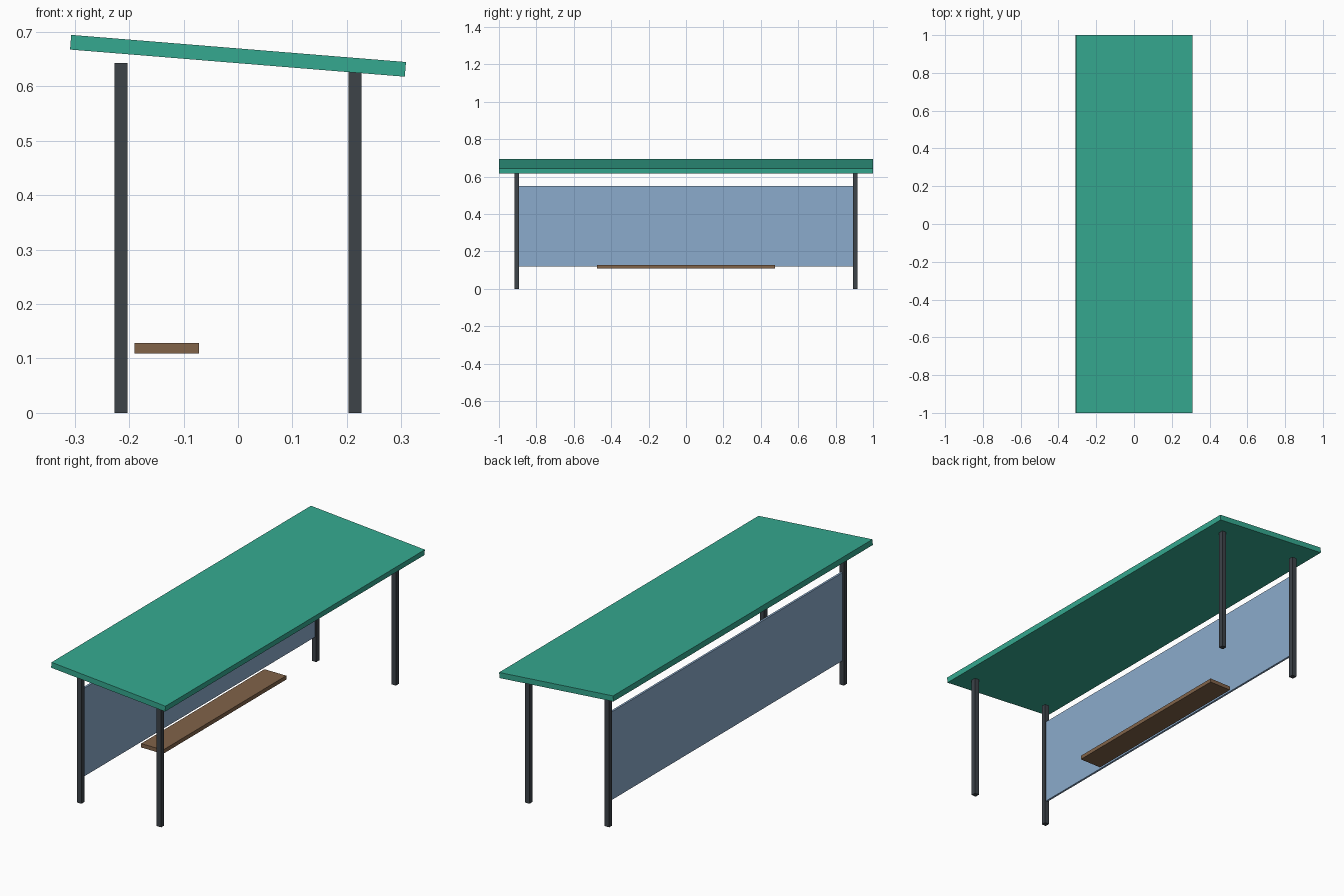
import bpy
from math import atan2

if "Cube" in bpy.data.objects:
    bpy.data.objects.remove(bpy.data.objects["Cube"], do_unlink=True)


def linear(c):
    c /= 255
    return c / 12.92 if c <= 0.04045 else ((c + 0.055) / 1.055) ** 2.4


def material(name, *rgb):
    mat = bpy.data.materials.new(name)
    mat.use_nodes = True
    color = [linear(c) for c in rgb] + [1]
    mat.diffuse_color = color
    mat.node_tree.nodes["Principled BSDF"].inputs["Base Color"].default_value = color
    return mat


def box(name, center, size, mat, tilt=0):
    bpy.ops.mesh.primitive_cube_add(size=1, location=center)
    obj = bpy.context.object
    obj.name = name
    obj.scale = size
    bpy.ops.object.transform_apply(location=False, rotation=False, scale=True)
    obj.rotation_euler.y = tilt
    obj.data.materials.append(mat)
    return obj


green = material("roof green", 53, 169, 144)
charcoal = material("charcoal metal", 61, 67, 73)
blue = material("pale blue glass", 139, 171, 204)
brown = material("seat wood", 129, 99, 73)

# Sloping roof slab
box("roof", (0, 0, 0.656), (0.617, 2, 0.027), green, atan2(0.05, 0.617))

# Four corner posts
for side, x in (("right", -0.215), ("left", 0.215)):
    for end, y in (("front", -0.905), ("back", 0.905)):
        box(f"{end}_{side}_post", (x, y, 0.3215), (0.024, 0.024, 0.643), charcoal)

# Long wall panel between the posts on one side
box("wall_panel", (-0.215, 0, 0.335), (0.01, 1.8, 0.43), blue)

# Bench seat
box("bench_seat", (-0.131, 0, 0.119), (0.118, 0.95, 0.019), brown)
